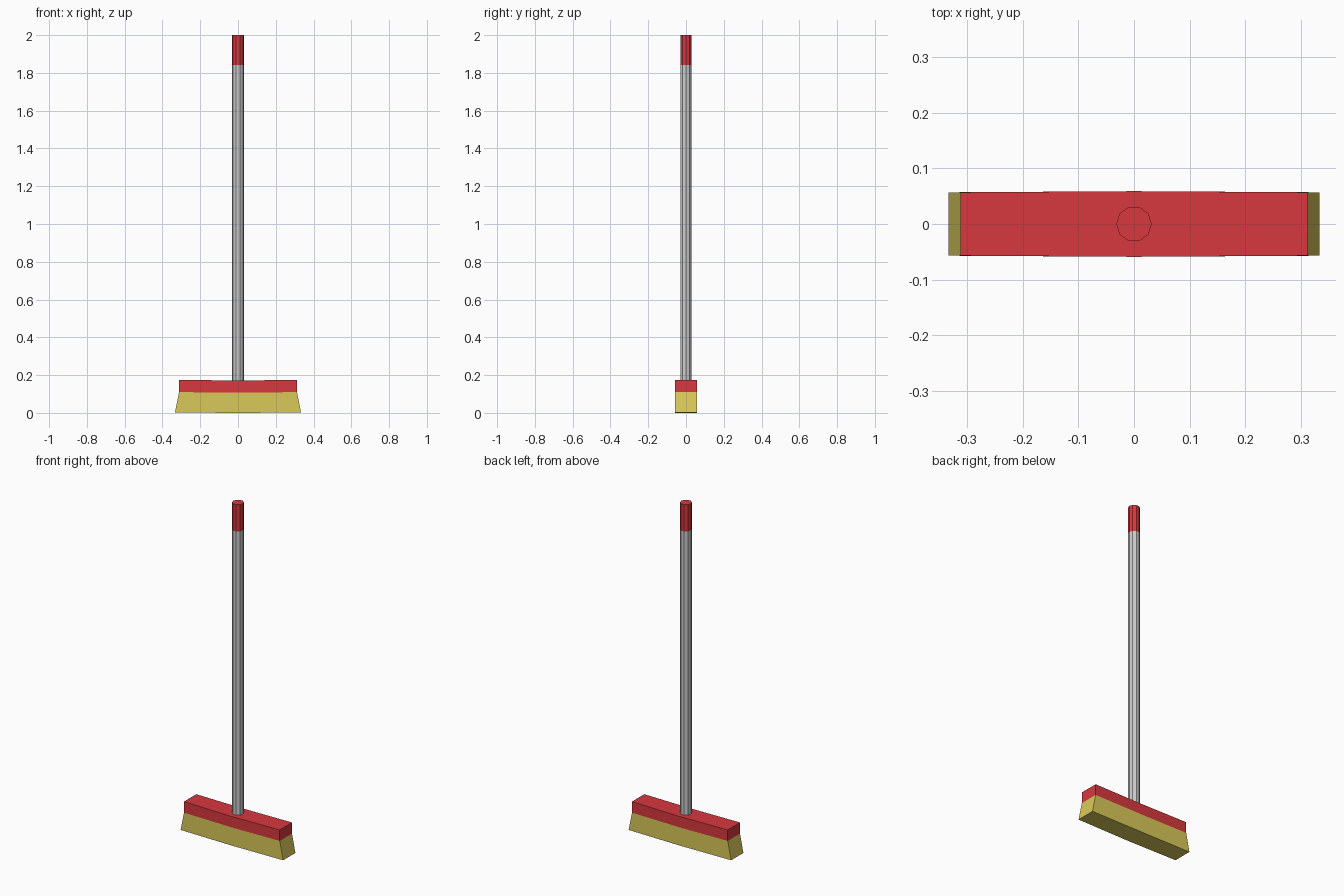
import bpy, bmesh
from math import pi
from mathutils import Matrix

if "Cube" in bpy.data.objects:
    bpy.data.objects.remove(bpy.data.objects["Cube"])

SIDES = 10
HALF_DEPTH = 0.057
BULGE = 0.002


def material(name, rgb):
    mat = bpy.data.materials.new(name)
    mat.diffuse_color = (*rgb, 1)
    mat.use_nodes = True
    mat.node_tree.nodes["Principled BSDF"].inputs["Base Color"].default_value = mat.diffuse_color
    return mat


def add_object(name, bm, mat=None):
    bmesh.ops.recalc_face_normals(bm, faces=bm.faces)
    mesh = bpy.data.meshes.new(name)
    bm.to_mesh(mesh)
    bm.free()
    if mat:
        mesh.materials.append(mat)
    obj = bpy.data.objects.new(name, mesh)
    bpy.context.collection.objects.link(obj)
    return obj


def rod(name, radius, z0, z1, mat=None):
    bm = bmesh.new()
    bmesh.ops.create_cone(
        bm, cap_ends=True, segments=SIDES, radius1=radius, radius2=radius,
        depth=z1 - z0, matrix=Matrix.Translation((0, 0, (z0 + z1) / 2))
        @ Matrix.Rotation(pi / 2, 4, 'Z'))
    return add_object(name, bm, mat)


def block(name, bottom, top, mat):
    """Box split at its middle; bottom/top = (half length, end z, middle z)."""
    bm = bmesh.new()
    bmesh.ops.create_cube(bm, size=2)
    bmesh.ops.bisect_plane(bm, geom=bm.verts[:] + bm.edges[:] + bm.faces[:],
                           plane_co=(0, 0, 0), plane_no=(1, 0, 0))
    for v in bm.verts:
        half, z_end, z_mid = top if v.co.z > 0 else bottom
        middle = abs(v.co.x) < 0.5
        v.co = (v.co.x * half,
                v.co.y * (HALF_DEPTH + (BULGE if middle else 0)),
                z_mid if middle else z_end)
    return add_object(name, bm, mat)


red = material("red", (0.68, 0.04, 0.05))
yellow = material("yellow", (0.70, 0.58, 0.10))

# Handle with coloured end grip
rod("handle", 0.032, 0.165, 1.842)
rod("handle_grip", 0.032, 1.842, 2.0, red)

# Brush head and flared bristles
block("brush_head", (0.312, 0.11, 0.107), (0.312, 0.175, 0.171), red)
block("bristles", (0.334, 0.002, 0.0), (0.312, 0.11, 0.107), yellow)
